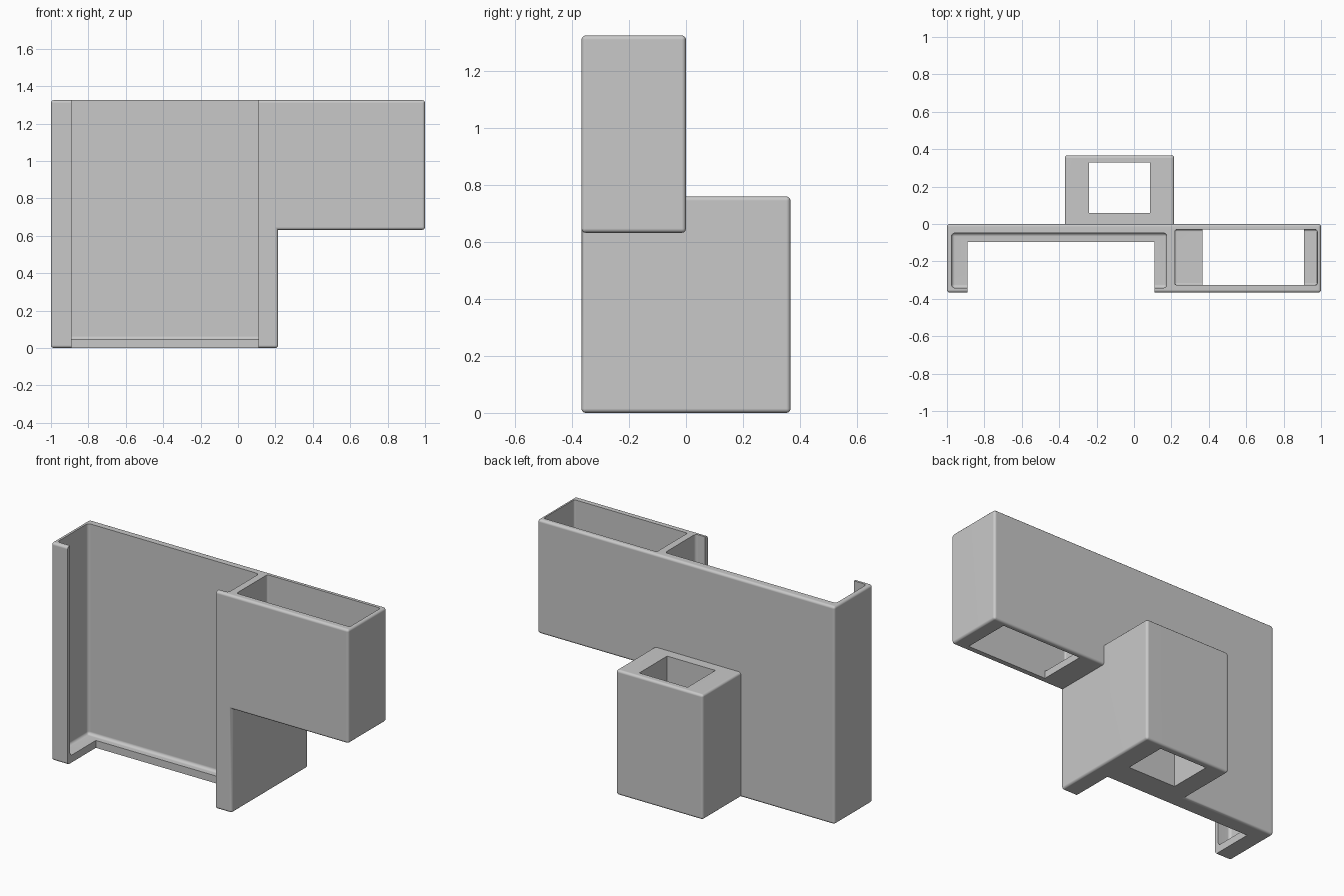
import bpy
import bmesh
import math
from mathutils import Vector

cube = bpy.data.objects.get("Cube")
if cube:
    bpy.data.objects.remove(cube, do_unlink=True)

grey = bpy.data.materials.new("plain grey")
grey.use_nodes = True
COLOUR = (0.58, 0.58, 0.58, 1)
grey.diffuse_color = COLOUR
grey.node_tree.nodes["Principled BSDF"].inputs["Base Color"].default_value = COLOUR


def link(name, bm):
    bmesh.ops.recalc_face_normals(bm, faces=bm.faces)
    mesh = bpy.data.meshes.new(name)
    bm.to_mesh(mesh)
    bm.free()
    mesh.materials.append(grey)
    obj = bpy.data.objects.new(name, mesh)
    bpy.context.collection.objects.link(obj)
    return obj


def box(name, x, y, z, radius=0):
    """Box from (low, high) ranges, with optional rounded edges."""
    bm = bmesh.new()
    bmesh.ops.create_cube(bm, size=1)
    for v in bm.verts:
        v.co = Vector([r[0] if c < 0 else r[1] for c, r in zip(v.co, (x, y, z))])
    if radius:
        bmesh.ops.bevel(bm, geom=bm.edges[:], offset=radius, segments=3,
                        profile=0.5, affect='EDGES')
    return link(name, bm)


def combine(target, tool, operation):
    """Apply a boolean and discard the tool."""
    bpy.ops.object.select_all(action='DESELECT')
    target.select_set(True)
    bpy.context.view_layer.objects.active = target
    mod = target.modifiers.new("combine", 'BOOLEAN')
    mod.operation = operation
    mod.solver = 'EXACT'
    mod.object = tool
    bpy.ops.object.modifier_apply(modifier=mod.name)
    bpy.data.objects.remove(tool, do_unlink=True)


FRONT, BACK, TOP = -0.367, 0.367, 1.325
TRAY_RIGHT, BOX_BOTTOM = 0.215, 0.632

# L-shaped block for the tray and the side box
bm = bmesh.new()
outline = [(-1, 0), (TRAY_RIGHT, 0), (TRAY_RIGHT, BOX_BOTTOM),
           (1, BOX_BOTTOM), (1, TOP), (-1, TOP)]
face = bm.faces.new([bm.verts.new((x, FRONT, z)) for x, z in outline])
side = bmesh.ops.extrude_face_region(bm, geom=[face])
bmesh.ops.translate(bm, vec=(0, -FRONT, 0),
                    verts=[g for g in side["geom"] if isinstance(g, bmesh.types.BMVert)])
body = link("holder_body", bm)

# Rear pocket block
combine(body, box("rear_pocket", (-0.37, TRAY_RIGHT), (-0.03, BACK), (0, 0.76)), 'UNION')

# Round only the outward edges
bm = bmesh.new()
bm.from_mesh(body.data)
bmesh.ops.remove_doubles(bm, verts=bm.verts, dist=0.0005)
bmesh.ops.dissolve_limit(bm, angle_limit=0.02, verts=bm.verts, edges=bm.edges)
bm.normal_update()
convex = [e for e in bm.edges if e.is_manifold and e.calc_face_angle_signed() > 0.5]
bmesh.ops.bevel(bm, geom=convex, offset=0.015, segments=3, profile=0.5,
                affect='EDGES', clamp_overlap=True)
bm.to_mesh(body.data)
bm.free()

# Hollow the tray, open its front, then hollow the box and pocket
cuts = [
    box("tray_cavity", (-0.976, 0.175), (-0.342, -0.048), (0.045, 2), 0.018),
    box("tray_opening", (-0.89, 0.11), (-1, -0.095), (-1, 2)),
    box("box_cavity", (0.218, 0.98), (-0.326, -0.03), (0.675, 2), 0.01),
    box("box_floor_hole", (0.365, 0.91), (-0.326, -0.03), (0.3, 0.8)),
    box("pocket_hole", (-0.24, 0.085), (0.06, 0.328), (-1, 2)),
]
for cutter in cuts:
    combine(body, cutter, 'DIFFERENCE')

# Smooth the rounded edges and keep the broad faces flat
bpy.ops.object.select_all(action='DESELECT')
body.select_set(True)
bpy.context.view_layer.objects.active = body
bpy.ops.object.shade_smooth_by_angle(angle=math.radians(35))
weighted = body.modifiers.new("flat_faces", 'WEIGHTED_NORMAL')
weighted.keep_sharp = True
